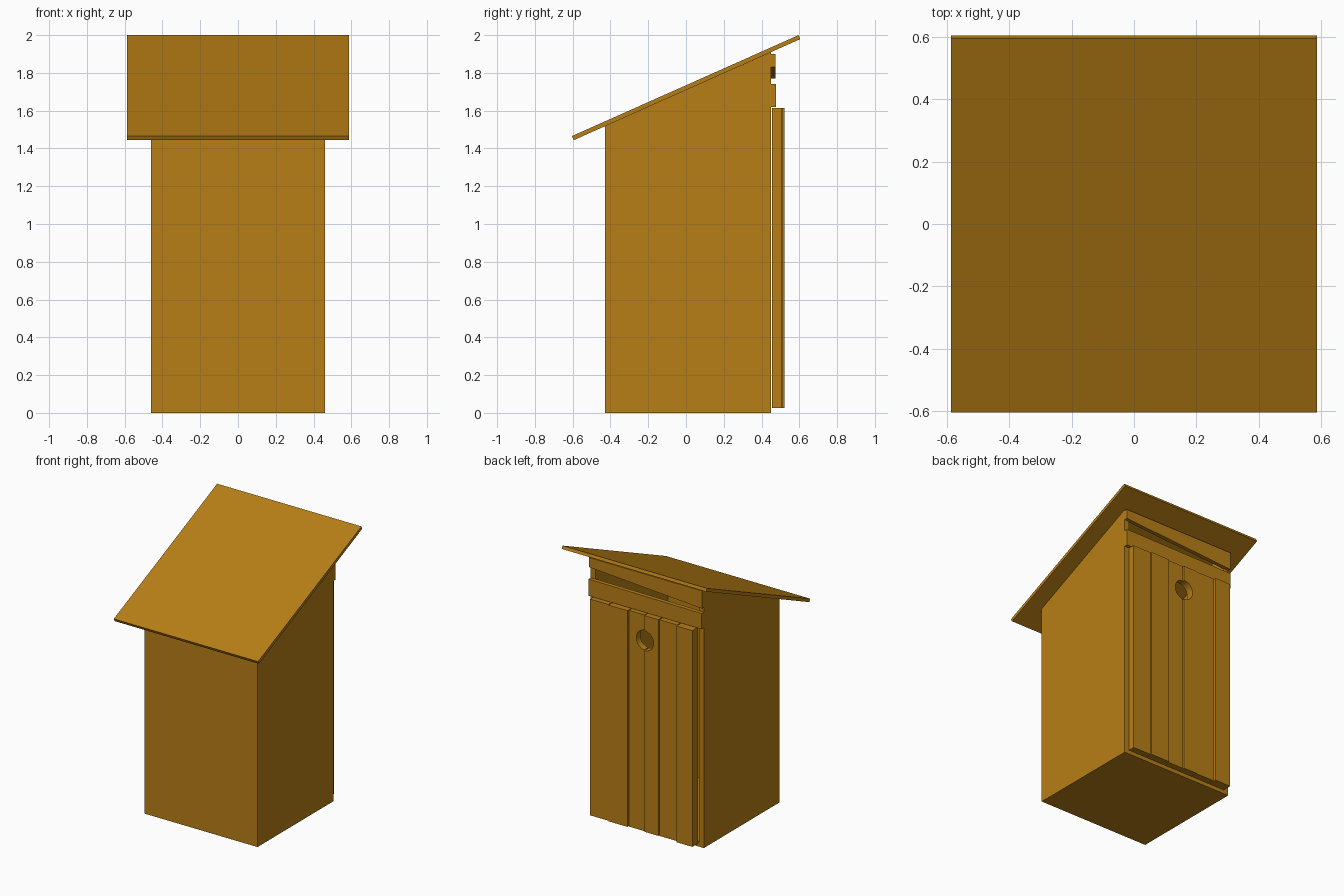
import bpy, math

if "Cube" in bpy.data.objects:
    bpy.data.objects.remove(bpy.data.objects["Cube"])

wood = bpy.data.materials.new("wood")
wood.diffuse_color = (0.48, 0.21, 0.008, 1)
wood.use_nodes = True
wood.node_tree.nodes["Principled BSDF"].inputs["Base Color"].default_value = wood.diffuse_color


def prism(name, profile, axis, lo, hi):
    """Extrude a 2D profile along an axis: 'x' uses (y, z), 'y' uses (x, z)."""
    place = {"x": lambda d, p: (d, p[0], p[1]),
             "y": lambda d, p: (p[0], d, p[1])}[axis]
    n = len(profile)
    verts = [place(d, p) for d in (lo, hi) for p in profile]
    faces = [tuple(range(n)), tuple(range(n, 2 * n))]
    faces += [(i, (i + 1) % n, n + (i + 1) % n, n + i) for i in range(n)]
    mesh = bpy.data.meshes.new(name)
    mesh.from_pydata(verts, [], faces)
    obj = bpy.data.objects.new(name, mesh)
    bpy.context.collection.objects.link(obj)
    mesh.materials.append(wood)
    # consistent outward normals
    bpy.context.view_layer.objects.active = obj
    obj.select_set(True)
    bpy.ops.object.mode_set(mode="EDIT")
    bpy.ops.mesh.select_all(action="SELECT")
    bpy.ops.mesh.normals_make_consistent(inside=False)
    bpy.ops.object.mode_set(mode="OBJECT")
    obj.select_set(False)
    return obj


def roof_z(y):
    return 1.709 + 0.446 * y


W, FRONT, BACK, T = 0.46, -0.43, 0.45, 0.04

# side walls with sloping tops
side = [(FRONT, 0), (BACK, 0), (BACK, roof_z(BACK)), (FRONT, roof_z(FRONT))]
prism("right_wall", side, "x", W - T, W)
prism("left_wall", side, "x", -W, -W + T)

# wall under the low end of the roof, and floor
inner = FRONT + T
prism("low_wall", [(FRONT, 0), (inner, 0), (inner, roof_z(inner)),
                   (FRONT, roof_z(FRONT))], "x", -W + T, W - T)
prism("floor", [(inner, 0), (BACK, 0), (BACK, 0.03), (inner, 0.03)],
      "x", -W + T, W - T)

# roof slab
prism("roof", [(-0.594, 1.444), (0.605, 1.979), (0.596, 2.0), (-0.605, 1.465)],
      "x", -0.587, 0.587)

# boards above the door, leaving a crooked vent between them
prism("top_board", [(-W, 1.77), (W, 1.83), (W, 1.90), (-W, 1.90)],
      "y", 0.443, 0.473)
prism("header_board", [(-W, 1.62), (W, 1.62), (W, 1.742), (-W, 1.735)],
      "y", 0.446, 0.476)

# round peephole cutter
bpy.ops.mesh.primitive_cylinder_add(vertices=32, radius=0.073, depth=0.4,
                                    location=(-0.02, 0.48, 1.43),
                                    rotation=(math.pi / 2, 0, 0))
cutter = bpy.context.object
cutter.name = "peephole_cutter"
cutter.hide_render = True
cutter.hide_set(True)

# door planks of uneven width and depth
edges = [0.43, 0.275, 0.115, -0.015, -0.135, -0.285, -0.42]
depths = [0.505, 0.512, 0.502, 0.51, 0.506, 0.522]
for i, depth in enumerate(depths):
    a, b = edges[i + 1] + 0.003, edges[i] - 0.003
    plank = prism(f"door_plank_{i + 1}",
                  [(a, 0.025), (b, 0.025), (b, 1.615), (a, 1.615)],
                  "y", 0.455, depth)
    if i in (2, 3):
        cut = plank.modifiers.new("peephole", "BOOLEAN")
        cut.operation = "DIFFERENCE"
        cut.solver = "EXACT"
        cut.object = cutter
